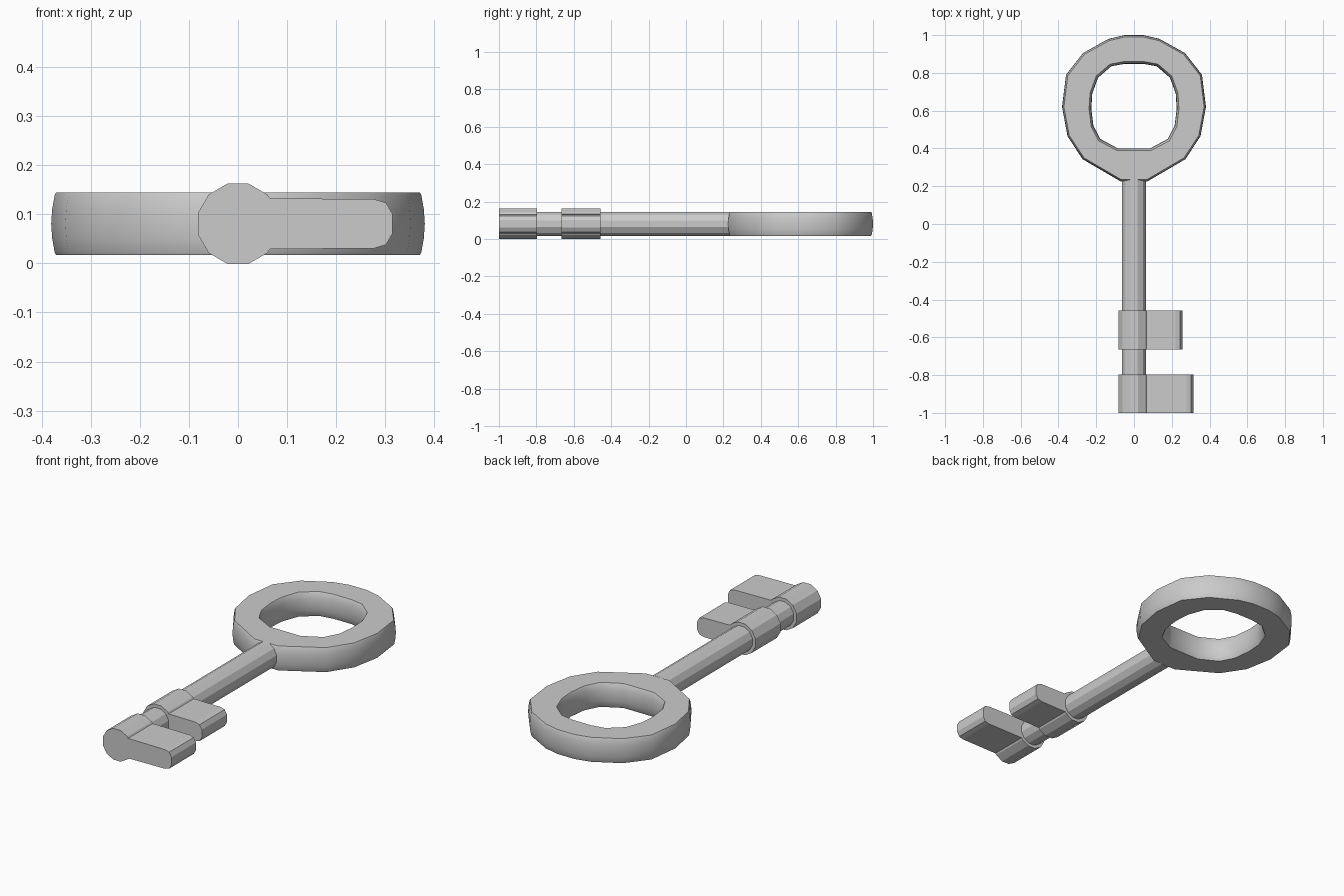
import bpy, bmesh, math

if "Cube" in bpy.data.objects:
    bpy.data.objects.remove(bpy.data.objects["Cube"])

ZC = 0.081            # height of the key's centre plane
RING_Y = 0.62         # centre of the bow


def finish(bm, name, angle=None):
    bmesh.ops.recalc_face_normals(bm, faces=bm.faces)
    me = bpy.data.meshes.new(name)
    bm.to_mesh(me)
    bm.free()
    ob = bpy.data.objects.new(name, me)
    bpy.context.collection.objects.link(ob)
    if angle:
        bpy.context.view_layer.objects.active = ob
        ob.select_set(True)
        bpy.ops.object.shade_smooth_by_angle(angle=math.radians(angle))
        ob.select_set(False)
    return ob


def prism(name, profile, y0, y1):
    """Extrude an (x, z) profile along y."""
    bm = bmesh.new()
    a, b = [[bm.verts.new((x, y, ZC + z)) for x, z in profile] for y in (y0, y1)]
    bm.faces.new(a)
    bm.faces.new(b)
    n = len(profile)
    for i in range(n):
        j = (i + 1) % n
        bm.faces.new((a[i], a[j], b[j], b[i]))
    return finish(bm, name)


def arc(r, start=15, count=12):
    return [(r * math.cos(math.radians(start + 30 * i)),
             r * math.sin(math.radians(start + 30 * i))) for i in range(count)]


def mirrored(half):
    return half + [(-x, y) for x, y in reversed(half)]


# bow: ring with bulged inner and outer walls
outer = mirrored([(0.05, 1.0), (0.135, 0.98), (0.27, 0.905), (0.36, 0.79),
                  (0.381, 0.62), (0.352, 0.465), (0.272, 0.343), (0.07, 0.225)])
inner = mirrored([(0.05, 0.848), (0.12, 0.835), (0.19, 0.775), (0.221, 0.69),
                  (0.226, 0.61), (0.215, 0.52), (0.178, 0.45), (0.085, 0.4)])
levels = [(-0.064, 0.01), (-0.058, 0.007), (-0.03, 0.002), (0, 0),
          (0.03, 0.002), (0.058, 0.007), (0.064, 0.01)]
bm = bmesh.new()


def loop(pts, z, scale):
    return [bm.verts.new((x * scale, RING_Y + (y - RING_Y) * scale, ZC + z)) for x, y in pts]


loops = [loop(outer, z, 1 - d / 0.38) for z, d in levels]
loops += [loop(inner, z, 1 + 1.2 * d / 0.226) for z, d in reversed(levels)]
n = len(outer)
for k, a in enumerate(loops):
    b = loops[(k + 1) % len(loops)]
    for i in range(n):
        j = (i + 1) % n
        bm.faces.new((a[i], a[j], b[j], b[i]))
finish(bm, "bow", 35)

# shaft
prism("shaft", arc(0.067), -0.99, 0.235)


# bits: collar and tooth in one profile
def bit(name, tip, y0, y1):
    collar = arc(0.0845, 45, 10)
    tooth = [(0.065, -0.052), (tip - 0.037, -0.05), (tip - 0.013, -0.043), (tip, -0.02)]
    prism(name, collar + tooth + [(x, -z) for x, z in reversed(tooth)], y0, y1)


bit("end_bit", 0.315, -1.0, -0.797)
bit("inner_bit", 0.256, -0.665, -0.457)
